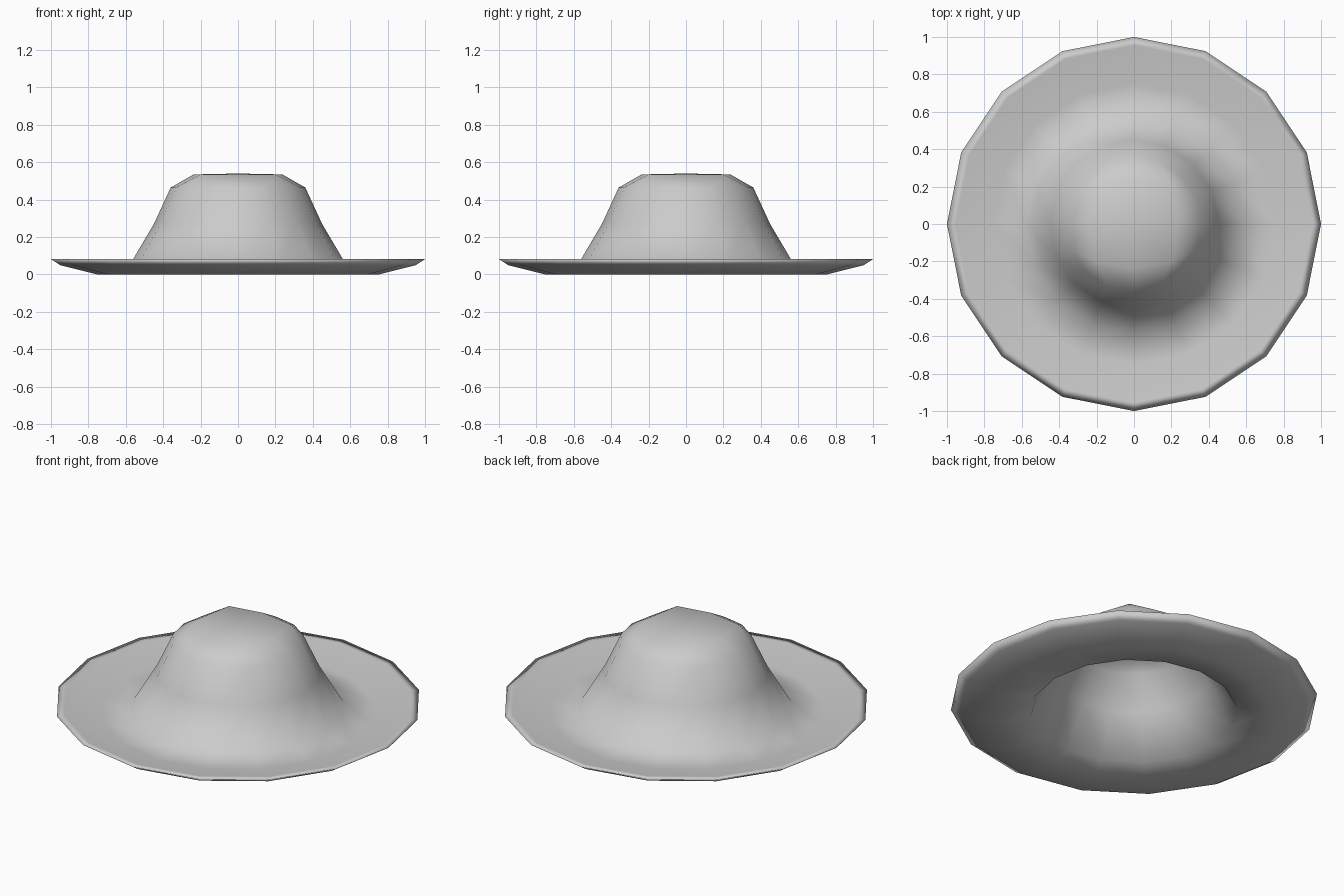
import bpy, bmesh, math

cube = bpy.data.objects.get("Cube")
if cube:
    bpy.data.objects.remove(cube, do_unlink=True)

SIDES = 16


def make_material(name, colour):
    mat = bpy.data.materials.new(name)
    mat.use_nodes = True
    mat.diffuse_color = colour
    mat.node_tree.nodes["Principled BSDF"].inputs["Base Color"].default_value = colour
    return mat


def ring(bm, radius, z):
    angles = [math.tau * i / SIDES for i in range(SIDES)]
    return [bm.verts.new((radius * math.cos(a), radius * math.sin(a), z)) for a in angles]


def bridge(bm, a, b):
    for i in range(SIDES):
        j = (i + 1) % SIDES
        bm.faces.new((a[i], a[j], b[j], b[i]))


def cap(bm, edge, mid, corner, z):
    """Close a ring with a quad grid: an 8-point square around a centre."""
    centre = bm.verts.new((0, 0, z + 0.005))
    square = []
    for k in range(8):
        r, a = (corner if k % 2 else mid), math.tau * k / 8
        square.append(bm.verts.new((r * math.cos(a), r * math.sin(a), z)))
    for k in range(0, 8, 2):
        n = (k + 2) % 8
        bm.faces.new((centre, square[k], square[k + 1], square[n]))
        # The four outer quads of this quarter meet at the square's corner
        e = [edge[(2 * k + i) % SIDES] for i in range(5)]
        c = square[k + 1]
        bm.faces.new((square[k], e[0], e[1], c))
        bm.faces.new((c, e[1], e[2], e[3]))
        bm.faces.new((c, e[3], e[4], square[n]))


# Profiles (radius, height) from the rim inwards and up the crown
outer = [(0.955, 0.08), (0.75, 0.03), (0.58, 0.05), (0.45, 0.27), (0.36, 0.465)]
inner = [(0.95, 0.05), (0.75, 0.0), (0.56, 0.025), (0.425, 0.26), (0.335, 0.45)]

bm = bmesh.new()
rim = ring(bm, 1.0, 0.082)
for profile, mid, corner, top in ((outer, 0.237, 0.285, 0.535), (inner, 0.22, 0.265, 0.512)):
    last = rim
    for radius, z in profile:
        loop = ring(bm, radius, z)
        bridge(bm, last, loop)
        last = loop
    cap(bm, last, mid, corner, top)
bmesh.ops.recalc_face_normals(bm, faces=bm.faces)

# Hat: thin hollow shell with a wide brim
mesh = bpy.data.meshes.new("hat")
bm.to_mesh(mesh)
bm.free()
mesh.materials.append(make_material("light grey", (0.6, 0.6, 0.6, 1)))
mesh.polygons.foreach_set("use_smooth", [True] * len(mesh.polygons))
hat = bpy.data.objects.new("hat", mesh)
bpy.context.collection.objects.link(hat)
